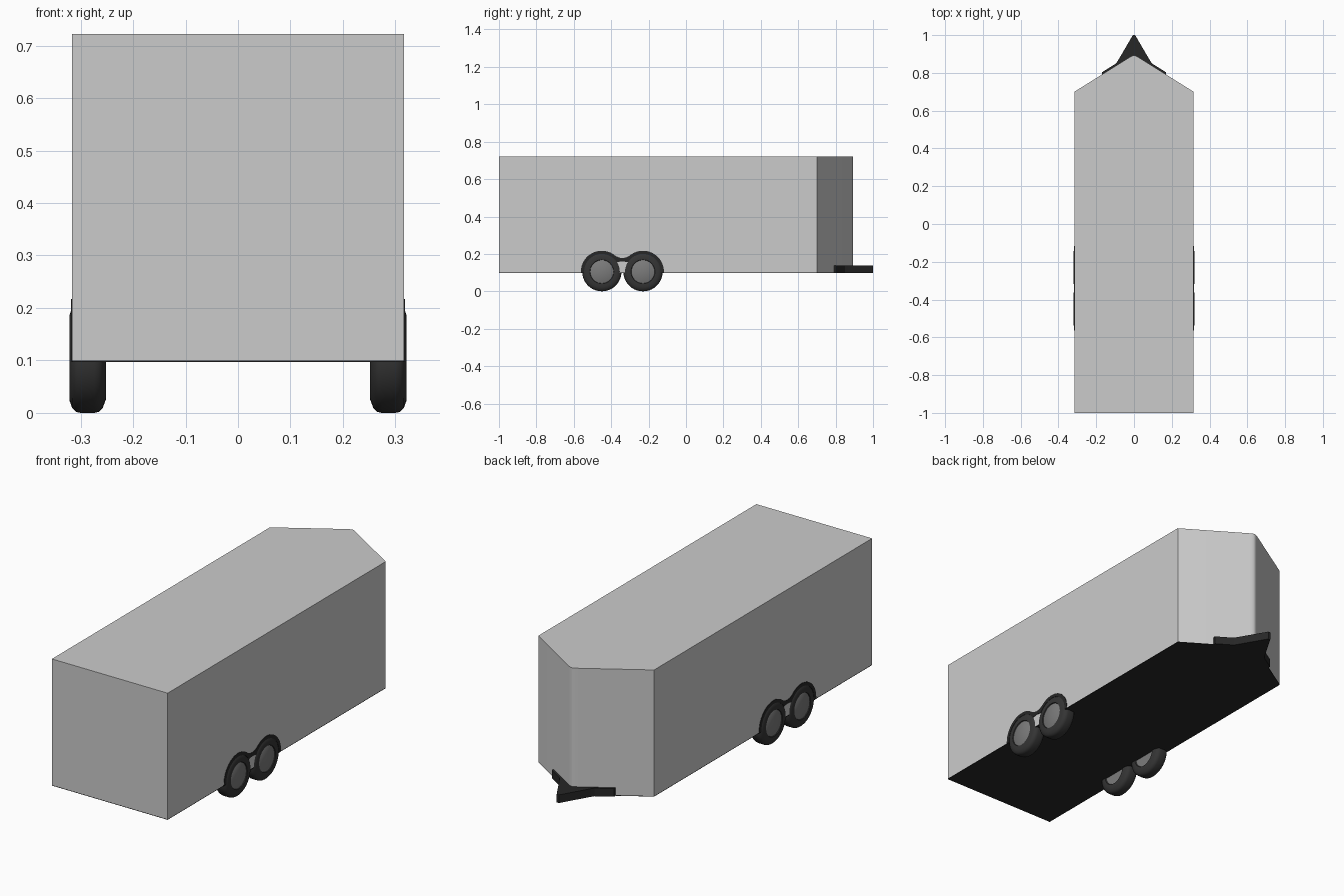
import bpy, bmesh, math
from mathutils import Matrix

if "Cube" in bpy.data.objects:
    bpy.data.objects.remove(bpy.data.objects["Cube"])


def material(name, v):
    m = bpy.data.materials.new(name)
    m.diffuse_color = (v, v, v, 1)
    m.use_nodes = True
    m.node_tree.nodes["Principled BSDF"].inputs["Base Color"].default_value = m.diffuse_color
    return m


BLACK = material("black_frame", 0.02)
RUBBER = material("tyre_rubber", 0.035)
RIM = material("rim_grey", 0.2)


def finish(name, bm, mat=None, smooth=False):
    bmesh.ops.recalc_face_normals(bm, faces=bm.faces)
    mesh = bpy.data.meshes.new(name)
    bm.to_mesh(mesh)
    bm.free()
    ob = bpy.data.objects.new(name, mesh)
    bpy.context.collection.objects.link(ob)
    if mat:
        mesh.materials.append(mat)
    if smooth:
        bpy.ops.object.select_all(action='DESELECT')
        ob.select_set(True)
        bpy.context.view_layer.objects.active = ob
        bpy.ops.object.shade_smooth_by_angle(angle=math.radians(35))
    return ob


def prism(name, points, depth, mat=None, smooth=False):
    """Extrude a closed 3D outline along the depth vector."""
    bm = bmesh.new()
    face = bm.faces.new([bm.verts.new(p) for p in points])
    geom = bmesh.ops.extrude_face_region(bm, geom=[face])["geom"]
    verts = [g for g in geom if isinstance(g, bmesh.types.BMVert)]
    bmesh.ops.translate(bm, verts=verts, vec=depth)
    return finish(name, bm, mat, smooth)


def both_sides(half):
    """Complete a plan outline across x = 0; the last point is on the axis."""
    return half + [(-x, y) for x, y in reversed(half) if x > 0]


def lathe(name, profile, centre, mat, side):
    """Spin (x, radius) points about a wheel axle."""
    bm = bmesh.new()
    vs = [bm.verts.new((x * side, 0, r)) for x, r in profile]
    edges = [bm.edges.new(p) for p in zip(vs, vs[1:])]
    bmesh.ops.spin(bm, geom=vs + edges, cent=(0, 0, 0), axis=(1, 0, 0),
                   angle=math.tau, steps=40, use_duplicate=False)
    bmesh.ops.remove_doubles(bm, verts=bm.verts, dist=1e-5)
    bmesh.ops.transform(bm, matrix=Matrix.Translation((0, *centre)), verts=bm.verts)
    return finish(name, bm, mat, True)


# Box body with a rounded V nose, and the black floor under it
plan = both_sides([(0.316, -1), (0.316, 0.70), (0.034, 0.876),
                   (0.024, 0.882), (0.014, 0.888), (0.006, 0.891), (0, 0.892)])
prism("trailer_body", [(x, y, 0.1) for x, y in plan], (0, 0, 0.622), smooth=True)
prism("floor", [(x, y, 0.097) for x, y in plan], (0, 0, 0.003), BLACK)

# Towing tongue with flared roots
tongue = both_sides([(0.17, 0.79), (0.17, 0.803), (0.095, 0.85),
                     (0.085, 0.865), (0.006, 1.0), (0, 1.0)])
prism("towing_tongue", [(x, y, 0.097) for x, y in tongue], (0, 0, 0.04), BLACK)

# Twin wheels and joined mudguards
MID, OFFSET, AXLE = -0.34, 0.11, 0.105


def arc(radius, stop, n=16):
    """Rear-wheel arc in (y offset from MID, z)."""
    return [(-OFFSET + radius * math.cos(a), AXLE + radius * math.sin(a))
            for a in (math.pi + (stop - math.pi) * i / n for i in range(n + 1))]


outer = [(-0.223, 0.098)] + arc(0.112, math.radians(48)) + [(-0.016, 0.180), (0, 0.178)]
inner = [(-0.205, 0.098)] + arc(0.095, math.radians(32)) + [(-0.016, 0.158), (0, 0.160)]


def across(half):
    return half + [(-y, z) for y, z in reversed(half[:-1])]


guard = across(outer) + across(inner)[::-1]

for side, label in ((1, "right"), (-1, "left")):
    prism(label + "_mudguard", [(side * 0.31, MID + y, z) for y, z in guard],
          (side * 0.008, 0, 0), BLACK, True)
    for y, end in ((MID - OFFSET, "rear"), (MID + OFFSET, "front")):
        lathe(f"{label}_{end}_tyre",
              [(0.308, 0.058), (0.321, 0.064), (0.321, 0.082), (0.316, 0.096),
               (0.309, 0.103), (0.300, 0.105), (0.274, 0.105), (0.265, 0.103),
               (0.258, 0.096), (0.252, 0.080), (0.252, 0.064), (0.262, 0.058)],
              (y, AXLE), RUBBER, side)
        lathe(f"{label}_{end}_rim",
              [(0.3185, 0), (0.3185, 0.060), (0.3165, 0.063), (0.257, 0.063), (0.257, 0)],
              (y, AXLE), RIM, side)
